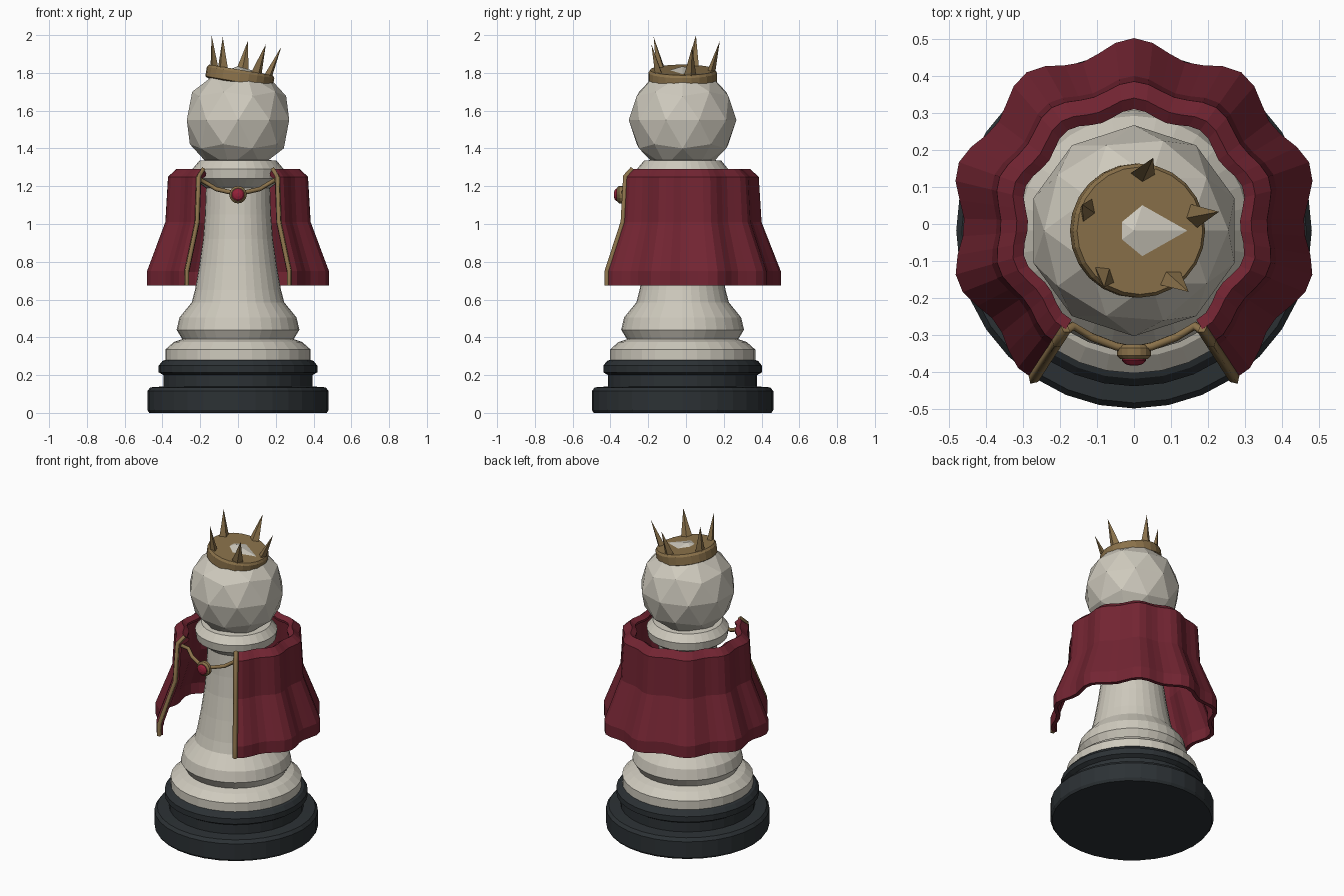
import bpy, bmesh
from math import sin, cos, pi, radians
from mathutils import Matrix, Vector

if "Cube" in bpy.data.objects:
    bpy.data.objects.remove(bpy.data.objects["Cube"])

CY = -0.018  # body axis sits slightly forward of the cape axis


def material(name, rgb):
    m = bpy.data.materials.new(name)
    m.diffuse_color = (*rgb, 1)
    m.use_nodes = True
    m.node_tree.nodes["Principled BSDF"].inputs["Base Color"].default_value = m.diffuse_color
    return m


IVORY = material("ivory", (0.62, 0.59, 0.51))
DARK = material("dark", (0.025, 0.031, 0.035))
RED = material("red_cloth", (0.17, 0.018, 0.032))
GOLD = material("gold", (0.26, 0.17, 0.07))
GEM = material("gem_red", (0.30, 0.015, 0.04))


def finish(name, bm, mat):
    bmesh.ops.recalc_face_normals(bm, faces=bm.faces)
    me = bpy.data.meshes.new(name)
    bm.to_mesh(me)
    bm.free()
    ob = bpy.data.objects.new(name, me)
    bpy.context.collection.objects.link(ob)
    me.materials.append(mat)
    return ob


def lathe(name, profile, mat, sides=32, matrix=Matrix.Identity(4)):
    """Turn an (r, z) profile into a capped solid."""
    bm = bmesh.new()
    rings = [[bm.verts.new((r * cos(2 * pi * i / sides), r * sin(2 * pi * i / sides), z))
              for i in range(sides)] for r, z in profile]
    for a, b in zip(rings, rings[1:]):
        for i in range(sides):
            j = (i + 1) % sides
            bm.faces.new((a[i], a[j], b[j], b[i]))
    bm.faces.new(rings[0][::-1])
    bm.faces.new(rings[-1])
    bm.transform(matrix)
    return finish(name, bm, mat)


def tube(name, points, radius, mat, resolution=1):
    cu = bpy.data.curves.new(name, 'CURVE')
    cu.dimensions = '3D'
    cu.bevel_depth = radius
    cu.bevel_resolution = resolution
    cu.use_fill_caps = True
    sp = cu.splines.new('POLY')
    sp.points.add(len(points) - 1)
    for p, co in zip(sp.points, points):
        p.co = (*co, 1)
    ob = bpy.data.objects.new(name, cu)
    bpy.context.collection.objects.link(ob)
    cu.materials.append(mat)
    return ob


# Turned base and body
axis = Matrix.Translation((0, CY, 0))
lathe("base", [(0.47, 0), (0.48, 0.015), (0.48, 0.115), (0.465, 0.135), (0.395, 0.14),
               (0.395, 0.2), (0.42, 0.215), (0.42, 0.25), (0.40, 0.275), (0.37, 0.285)],
      DARK, matrix=axis)
lathe("body", [(0.385, 0.28), (0.385, 0.335), (0.34, 0.375), (0.295, 0.39), (0.325, 0.44),
               (0.31, 0.505), (0.245, 0.585), (0.228, 0.65), (0.205, 0.78), (0.185, 0.92),
               (0.175, 1.05), (0.17, 1.19), (0.235, 1.24), (0.242, 1.29), (0.205, 1.335),
               (0.15, 1.34)], IVORY, matrix=axis)

# Faceted ball head
bm = bmesh.new()
bmesh.ops.create_icosphere(bm, subdivisions=2, radius=0.285,
                           matrix=Matrix.Translation((0, CY, 1.55)))
finish("head", bm, IVORY)

# Tilted crown band and leaning spikes
tilt = Matrix.Translation((0.01, CY, 1.78)) @ Matrix.Rotation(radians(9.5), 4, 'Y')
lathe("crown_band", [(0.165, -0.036), (0.181, -0.028), (0.181, 0.022), (0.172, 0.036)],
      GOLD, sides=24, matrix=tilt)
bm = bmesh.new()
for k in range(5):
    a = radians(15 + 72 * k)
    out, side = Vector((cos(a), sin(a), 0)), Vector((-sin(a), cos(a), 0))
    foot = out * 0.152 + Vector((0, 0, 0.03))
    tip = bm.verts.new(out * 0.197 + Vector((0, 0, 0.192)))
    ring = [bm.verts.new(foot + d) for d in
            (out * 0.022, side * 0.034, out * -0.022, side * -0.034)]
    for i in range(4):
        bm.faces.new((ring[i], ring[(i + 1) % 4], tip))
    bm.faces.new(ring[::-1])
bm.transform(tilt)
finish("crown_spikes", bm, GOLD)

# Pleated cape: closed (radius, height, ripple) section swept round the back
OUTER = [(0.328, 1.29, 0.012), (0.372, 1.25, 0.013), (0.385, 1.01, 0.015),
         (0.48, 0.75, 0.022), (0.48, 0.675, 0.022)]
INNER = [(0.455, 0.675, 0.022), (0.455, 0.745, 0.022), (0.36, 1.005, 0.015),
         (0.345, 1.235, 0.013), (0.30, 1.255, 0.012), (0.298, 1.27, 0.012)]
START, END, STEPS = radians(-57), radians(237), 50


def cape_point(section, a):
    r, z, amp = section
    r += amp * cos(10 * (a - pi / 2))
    return Vector((r * cos(a), r * sin(a), z))


bm = bmesh.new()
loops = []
for i in range(STEPS + 1):
    a = START + (END - START) * i / STEPS
    loops.append([bm.verts.new(cape_point(s, a)) for s in OUTER + INNER])
n = len(loops[0])
for p, q in zip(loops, loops[1:]):
    for i in range(n):
        j = (i + 1) % n
        bm.faces.new((p[i], p[j], q[j], q[i]))
bm.faces.new(loops[0])
bm.faces.new(loops[-1][::-1])
finish("cape", bm, RED)

# Gold trim down both front edges, and the clasp cord
for label, sx, a in (("right", 1, START), ("left", -1, END)):
    tube("trim_" + label, [cape_point(s, a) for s in OUTER], 0.015, GOLD, 0)
    tube("cord_" + label, [(sx * x, y, z) for x, y, z in
                           ((0.20, -0.30, 1.235), (0.165, -0.275, 1.215), (0.115, -0.305, 1.185),
                            (0.05, -0.33, 1.17), (0, -0.34, 1.16))], 0.012, GOLD)

# Clasp disc and gem facing forward
face = Matrix.Translation((0, -0.345, 1.155)) @ Matrix.Rotation(pi / 2, 4, 'X')
lathe("clasp", [(0.035, -0.02), (0.046, -0.01), (0.046, 0.01), (0.036, 0.02)],
      GOLD, sides=16, matrix=face)
lathe("gem", [(0.033, 0.01), (0.033, 0.024), (0.024, 0.033), (0.01, 0.037)],
      GEM, sides=16, matrix=face)
